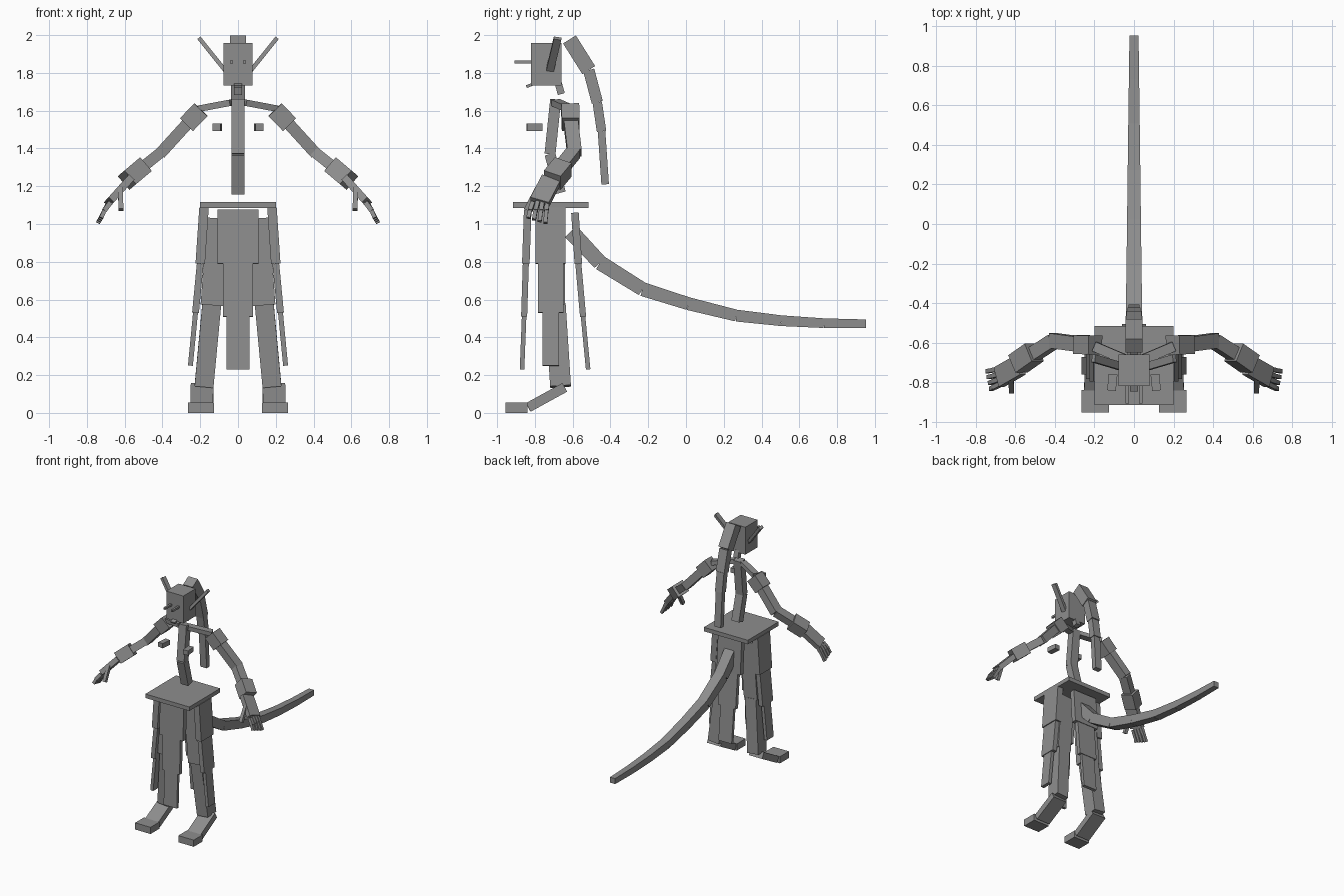
import bpy, bmesh
from mathutils import Vector, Matrix

if "Cube" in bpy.data.objects:
    bpy.data.objects.remove(bpy.data.objects["Cube"], do_unlink=True)

grey = bpy.data.materials.new("plain grey")
grey.use_nodes = True
colour = (0.27, 0.27, 0.27, 1)
grey.diffuse_color = colour
grey.node_tree.nodes["Principled BSDF"].inputs["Base Color"].default_value = colour

X, Y, Z = Vector((1, 0, 0)), Vector((0, 1, 0)), Vector((0, 0, 1))


def add_bar(bm, a, b, start, end, across):
    """Box from a to b; start and end are (width along across, thickness)."""
    a, b = Vector(a), Vector(b)
    d = (b - a).normalized()
    u = (across - d * across.dot(d)).normalized()
    v = d.cross(u)
    for vert in bmesh.ops.create_cube(bm, size=1)["verts"]:
        p = vert.co.copy()
        w, t = start if p.z < 0 else end
        vert.co = a.lerp(b, p.z + 0.5) + u * p.x * w + v * p.y * t


def finish(name, bm, paired):
    bmesh.ops.recalc_face_normals(bm, faces=bm.faces)
    mesh = bpy.data.meshes.new(name)
    bm.to_mesh(mesh)
    bm.free()
    mesh.materials.append(grey)
    obj = bpy.data.objects.new(name, mesh)
    bpy.context.collection.objects.link(obj)
    if paired:
        obj.modifiers.new("Mirror", "MIRROR")
    return obj


def chain(name, points, sizes, across=X, paired=False):
    """Run of bars through points, one (width, thickness) per bar."""
    bm = bmesh.new()
    for a, b, s in zip(points, points[1:], sizes):
        add_bar(bm, a, b, s, s, across)
    return finish(name, bm, paired)


def box(name, centre, size, paired=False, turn=0):
    bm = bmesh.new()
    m = Matrix.Translation(centre) @ Matrix.Rotation(turn, 4, "Z") @ Matrix.Diagonal((*size, 1))
    bmesh.ops.create_cube(bm, size=1, matrix=m)
    return finish(name, bm, paired)


def in_profile(pairs):
    return [(0, y, z) for y, z in pairs]


# Head
box("head", (0, -0.74, 1.845), (0.155, 0.16, 0.225))
box("eye_stalks", (0.034, -0.86, 1.857), (0.016, 0.095, 0.016), True)
chain("horns", [(0.07, -0.72, 1.815), (0.205, -0.68, 1.983)], [(0.04, 0.022)], Y, True)
chain("chin", in_profile([(-0.845, 1.727), (-0.8, 1.745)]), [(0.04, 0.015)])
chain("neck", in_profile([(-0.676, 1.745), (-0.66, 1.688)]), [(0.042, 0.038)])
chain("ponytail",
      in_profile([(-0.617, 1.977), (-0.515, 1.815), (-0.47, 1.645), (-0.447, 1.49), (-0.428, 1.21)]),
      [(0.086, 0.08), (0.075, 0.06), (0.065, 0.05), (0.058, 0.04)])

# Torso
chain("spine", in_profile([(-0.69, 1.66), (-0.72, 1.37), (-0.665, 1.165)]),
      [(0.068, 0.058), (0.068, 0.058)])
box("chest_blocks", (0.11, -0.802, 1.512), (0.044, 0.083, 0.038), True, 0.1)
box("waist_plate", (0, -0.717, 1.1), (0.4, 0.4, 0.033))

# Arms
chain("collar_bones", [(0.035, -0.69, 1.643), (0.2, -0.62, 1.612)], [(0.05, 0.034)], Y, True)
chain("shoulder_pads", [(0.196, -0.613, 1.605), (0.272, -0.61, 1.527)], [(0.095, 0.097)], Y, True)
chain("upper_arms", [(0.26, -0.61, 1.54), (0.41, -0.59, 1.375)], [(0.075, 0.062)], Y, True)
chain("forearms", [(0.405, -0.592, 1.382), (0.525, -0.67, 1.285)], [(0.07, 0.058)], Y, True)
chain("wrist_cuffs", [(0.505, -0.65, 1.302), (0.588, -0.708, 1.232)], [(0.1, 0.095)], Y, True)
chain("palms", [(0.575, -0.713, 1.235), (0.683, -0.775, 1.115)], [(0.105, 0.04)], Y, True)
chain("thumbs", [(0.622, -0.785, 1.19), (0.62, -0.845, 1.075)], [(0.026, 0.028)], X, True)
bm = bmesh.new()
for i in range(4):
    knuckle = (0.676, -0.733 - 0.026 * i, 1.125 - 0.004 * i)
    middle = (0.708, -0.739 - 0.029 * i, 1.07)
    tip = (0.742 - 0.006 * i, -0.745 - 0.03 * i, 1.005 + 0.009 * i)
    add_bar(bm, knuckle, middle, (0.023, 0.026), (0.023, 0.026), Y)
    add_bar(bm, middle, tip, (0.021, 0.022), (0.021, 0.022), Y)
finish("fingers", bm, True)

# Skirt panels hanging from the waist plate
chain("front_panel", in_profile([(-0.838, 1.075), (-0.848, 0.79), (-0.857, 0.51), (-0.868, 0.23)]),
      [(0.215, 0.04), (0.16, 0.032), (0.12, 0.024)])
chain("back_panel", in_profile([(-0.588, 1.06), (-0.57, 0.79), (-0.545, 0.51), (-0.518, 0.23)]),
      [(0.215, 0.04), (0.16, 0.032), (0.12, 0.024)])
side = [(0.18, 1.085), (0.2, 0.79), (0.225, 0.53), (0.252, 0.25)]
chain("side_panels", [(x, -0.717, z) for x, z in side],
      [(0.16, 0.05), (0.135, 0.036), (0.087, 0.026)], Y, True)

# Legs
chain("thighs", [(0.105, -0.7, 1.03), (0.138, -0.7, 0.57)], [(0.12, 0.12)], X, True)
chain("shins", [(0.139, -0.692, 0.575), (0.18, -0.664, 0.14)], [(0.1, 0.11)], X, True)
chain("insteps", [(0.19, -0.642, 0.135), (0.192, -0.835, 0.029)], [(0.12, 0.052)], X, True)
box("toes", (0.196, -0.897, 0.0275), (0.14, 0.115, 0.055), True)

# Tail, tapering to the tip
tail = in_profile([(-0.61, 0.96), (-0.455, 0.795), (-0.23, 0.655), (0.013, 0.578),
                   (0.267, 0.515), (0.505, 0.488), (0.73, 0.475), (0.953, 0.472)])
bm = bmesh.new()
for i, (a, b) in enumerate(zip(tail, tail[1:])):
    s, e = [(0.088 - 0.006 * k, 0.085 - 0.0057 * k) for k in (i, i + 1)]
    add_bar(bm, a, b, s, e, X)
finish("tail", bm, False)
